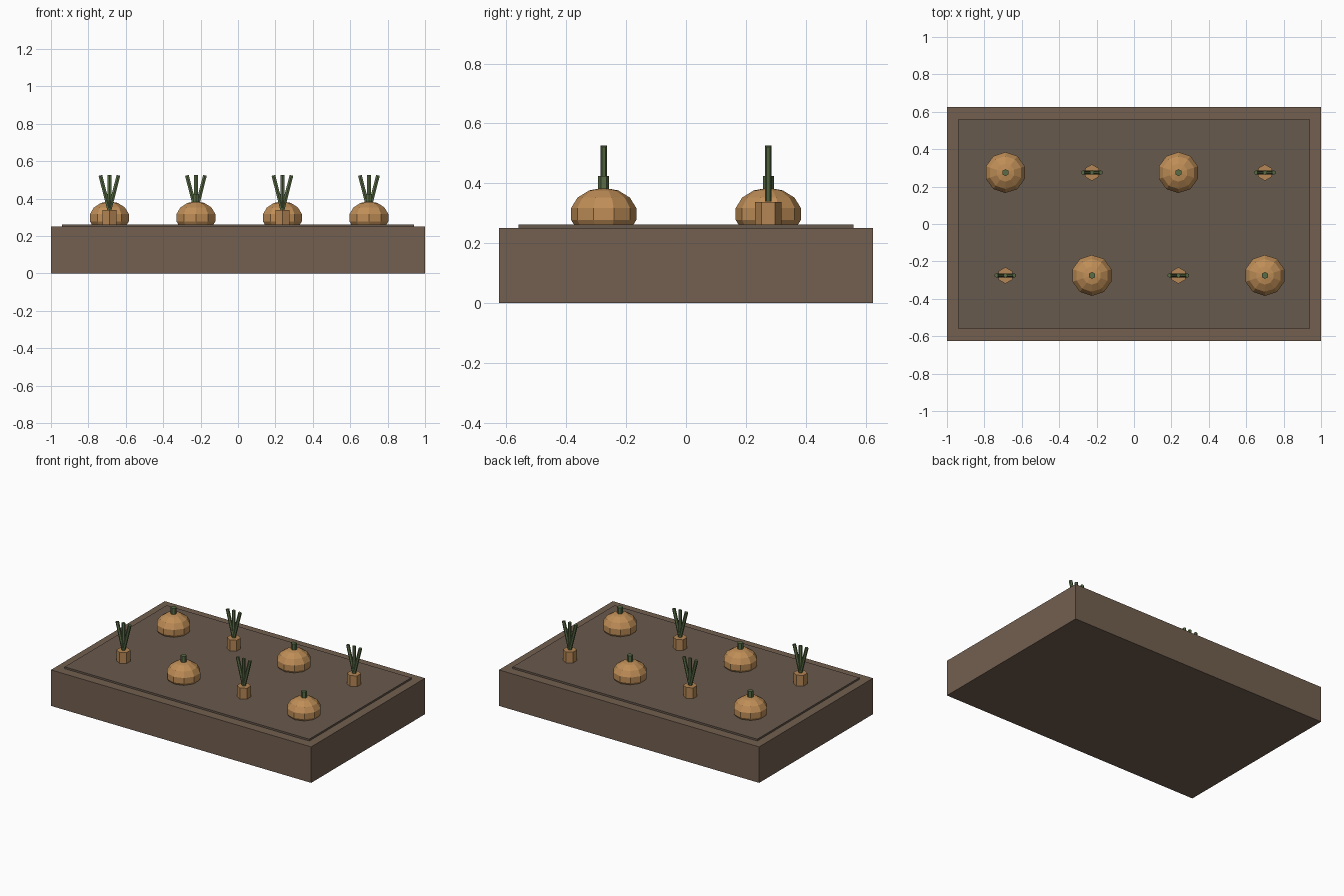
import bpy
import math

if "Cube" in bpy.data.objects:
    bpy.data.objects.remove(bpy.data.objects["Cube"])


def material(name, rgb):
    m = bpy.data.materials.new(name)
    m.diffuse_color = (*rgb, 1)
    m.use_nodes = True
    m.node_tree.nodes["Principled BSDF"].inputs["Base Color"].default_value = m.diffuse_color
    return m


WOOD = material("bed_brown", (0.17, 0.115, 0.08))
SOIL = material("soil_brown", (0.137, 0.1, 0.075))
ORANGE = material("pumpkin_orange", (0.52, 0.27, 0.095))
ROOT = material("root_orange", (0.46, 0.24, 0.09))
GREEN = material("leaf_green", (0.1, 0.15, 0.06))


def finish(name, mat):
    ob = bpy.context.object
    ob.name = name
    ob.data.materials.append(mat)
    return ob


def box(name, size, z0, mat):
    bpy.ops.mesh.primitive_cube_add(size=1, location=(0, 0, z0 + size[2] / 2))
    bpy.context.object.scale = size
    finish(name, mat)


def post(name, radius, height, loc, mat, tilt=0.0):
    # six-sided prism with corners facing front and back
    bpy.ops.mesh.primitive_cylinder_add(vertices=6, radius=radius, depth=height,
                                        location=loc, rotation=(0, tilt, 0))
    finish(name, mat)


def pumpkin(i, x, y):
    bpy.ops.mesh.primitive_uv_sphere_add(segments=10, ring_count=7, radius=1,
                                         location=(x, y, 0.2975))
    bpy.context.object.scale = (0.112, 0.112, 0.0875)
    finish(f"pumpkin_{i}", ORANGE)
    post(f"pumpkin_stem_{i}", 0.0185, 0.05, (x, y, 0.4), GREEN)


def carrot(i, x, y):
    post(f"carrot_root_{i}", 0.044, 0.0875, (x, y, 0.294), ROOT)
    for k in (-1, 0, 1):
        post(f"carrot_leaf_{i}_{k + 1}", 0.0115, 0.1875,
             (x + 0.025 * k, y, 0.433), GREEN, 0.25 * k)


# raised bed and soil
box("planter_bed", (2, 1.25, 0.25), 0, WOOD)
box("soil", (1.88, 1.12, 0.025), 0.2375, SOIL)

# two rows of alternating plants
for row, y in enumerate((0.275, -0.275)):
    for col in range(4):
        x = -0.6875 + 0.4625 * col
        plant = pumpkin if (row + col) % 2 == 0 else carrot
        plant(row * 4 + col, x, y)
